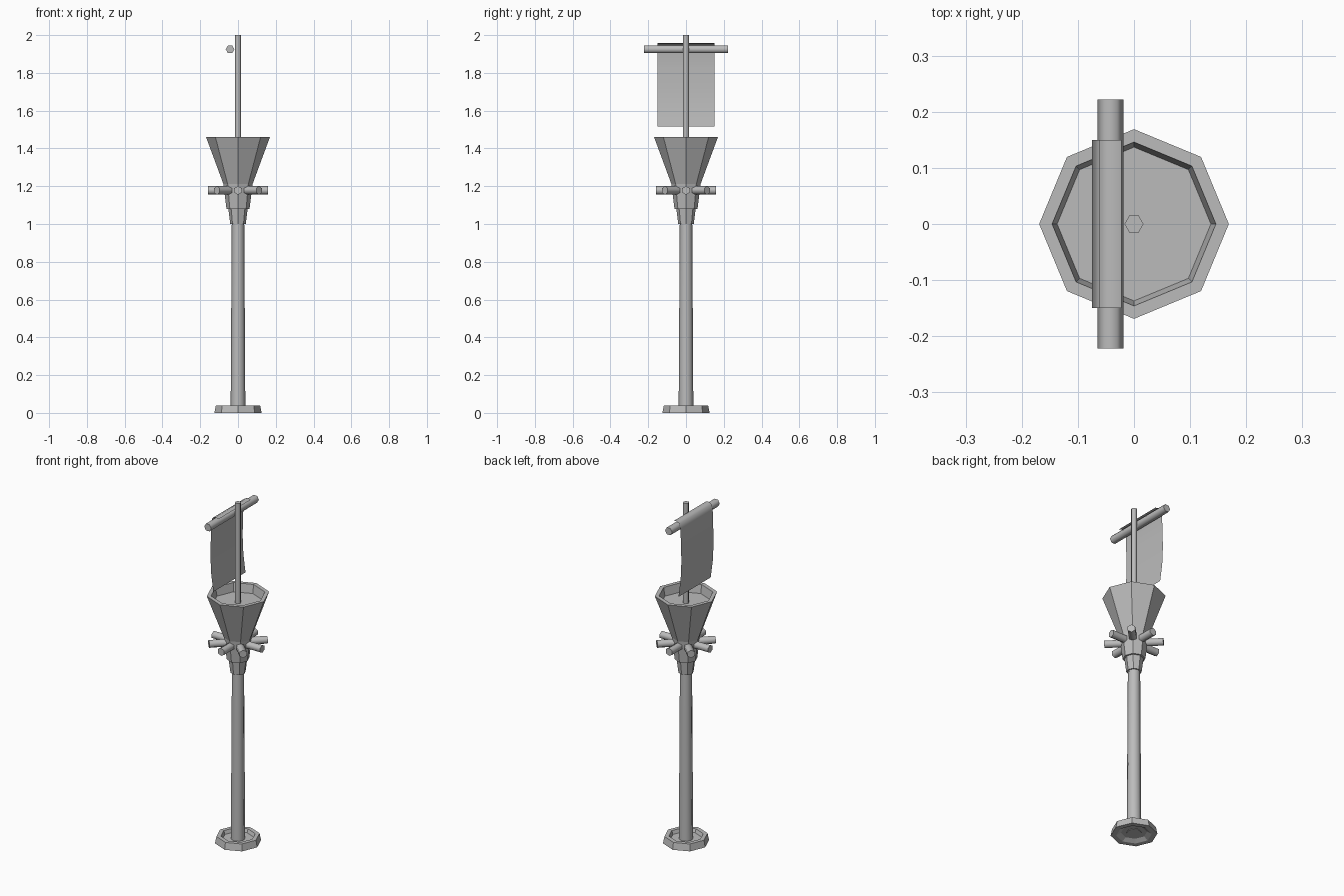
import bpy, bmesh
from math import cos, sin, pi, radians
from mathutils import Matrix

cube = bpy.data.objects.get("Cube")
if cube:
    bpy.data.objects.remove(cube, do_unlink=True)

grey = bpy.data.materials.new("plain_grey")
grey.use_nodes = True
colour = (0.5, 0.5, 0.5, 1)
grey.diffuse_color = colour
grey.node_tree.nodes["Principled BSDF"].inputs["Base Color"].default_value = colour


def finish(name, bm, smooth=0):
    """Turn a bmesh into a named object, smooth below the given angle."""
    mesh = bpy.data.meshes.new(name)
    bm.to_mesh(mesh)
    bm.free()
    mesh.materials.append(grey)
    obj = bpy.data.objects.new(name, mesh)
    bpy.context.collection.objects.link(obj)
    if smooth:
        bpy.ops.object.select_all(action='DESELECT')
        obj.select_set(True)
        bpy.context.view_layer.objects.active = obj
        bpy.ops.object.shade_smooth_by_angle(angle=radians(smooth))
    return obj


def lathe(name, profile, sides=8, smooth=0, matrix=None):
    """Stack rings of (radius, height) and cap both ends."""
    bm = bmesh.new()
    rings = [[bm.verts.new((r * cos(2 * pi * i / sides), r * sin(2 * pi * i / sides), z))
              for i in range(sides)] for r, z in profile]
    for low, high in zip(rings, rings[1:]):
        for i in range(sides):
            j = (i + 1) % sides
            bm.faces.new((low[i], low[j], high[j], high[i]))
    bm.faces.new(rings[0][::-1])
    bm.faces.new(rings[-1])
    bmesh.ops.recalc_face_normals(bm, faces=bm.faces)
    if matrix:
        bm.transform(matrix)
    return finish(name, bm, smooth)


# Foot, hollowed above and below, and the tall post
lathe("foot", [(0.07, 0.015), (0.095, 0), (0.125, 0), (0.117, 0.04),
               (0.093, 0.04), (0.085, 0.02)])
lathe("post", [(0.039, 0.012), (0.033, 1.01)], smooth=50)

# Stepped neck under the basket
lathe("lower_neck", [(0.041, 1.0), (0.051, 1.08)])
lathe("upper_neck", [(0.061, 1.08), (0.08, 1.235)])

# Flared basket with a raised rim
lathe("basket", [(0.073, 1.2), (0.169, 1.46), (0.146, 1.46), (0.137, 1.41)])

# Ring of radial pegs
for i in range(8):
    turn = Matrix.Rotation(i * pi / 4, 4, 'Z') @ Matrix.Rotation(pi / 2, 4, 'Y')
    lathe(f"peg_{i + 1}", [(0.023, 0.04), (0.023, 0.158)], 6, 65,
          Matrix.Translation((0, 0, 1.178)) @ turn)

# Flag mast and crossbar
lathe("mast", [(0.017, 1.4), (0.017, 2.0)], 6, 65)
lathe("crossbar", [(0.023, -0.222), (0.023, 0.222)], 6, 65,
      Matrix.Translation((-0.042, 0, 1.925)) @ Matrix.Rotation(pi / 2, 4, 'X'))

# Cloth sheet draped over the bar
drape = [(-0.022, 1.952), (-0.042, 1.958), (-0.062, 1.948), (-0.069, 1.92),
         (-0.072, 1.83), (-0.075, 1.73), (-0.07, 1.62), (-0.056, 1.515)]
bm = bmesh.new()
rows = [[bm.verts.new((x, y, z)) for y in (-0.15, 0.15)] for x, z in drape]
for a, b in zip(rows, rows[1:]):
    bm.faces.new((a[0], a[1], b[1], b[0]))
bmesh.ops.recalc_face_normals(bm, faces=bm.faces)
finish("banner", bm, 60)
